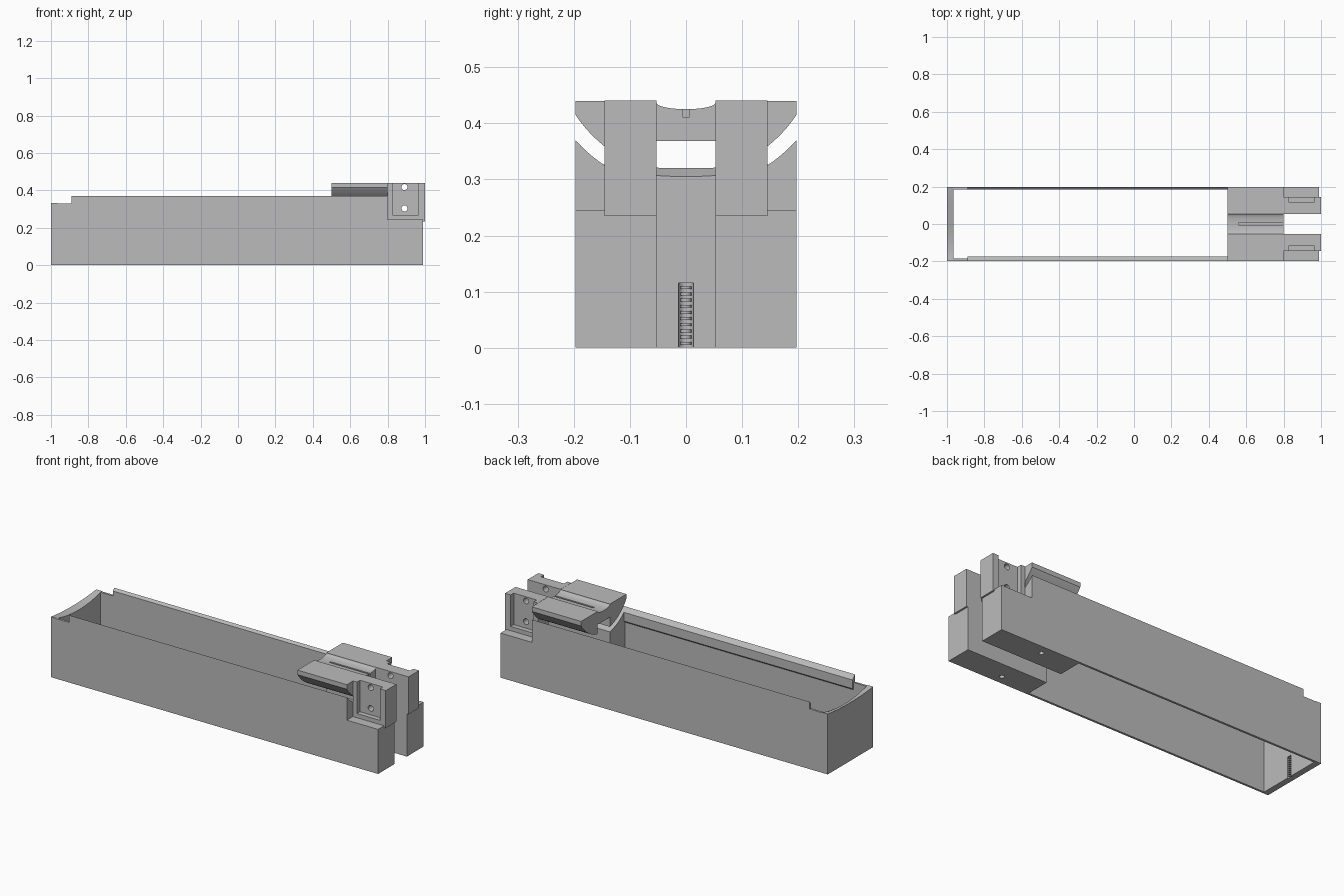
import bpy, bmesh, math

cube = bpy.data.objects.get("Cube")
if cube:
    bpy.data.objects.remove(cube, do_unlink=True)

grey = bpy.data.materials.new("plain_grey")
grey.use_nodes = True
COLOUR = (0.5, 0.5, 0.5, 1)
grey.diffuse_color = COLOUR
grey.node_tree.nodes["Principled BSDF"].inputs["Base Color"].default_value = COLOUR

HALF, CHEEK, TAB = 0.197, 0.053, 0.145   # outer, inner and tab distances from the centre line
ARC_Z = 0.545                            # height of the axis of the curved channel


def finish(name, bm):
    bmesh.ops.recalc_face_normals(bm, faces=bm.faces)
    mesh = bpy.data.meshes.new(name)
    bm.to_mesh(mesh)
    bm.free()
    mesh.materials.append(grey)
    ob = bpy.data.objects.new(name, mesh)
    bpy.context.collection.objects.link(ob)
    return ob


def extrude_x(name, profile, x0, x1):
    """Extrude a y-z outline along x."""
    bm = bmesh.new()
    face = bm.faces.new([bm.verts.new((x0, y, z)) for y, z in profile])
    new = bmesh.ops.extrude_face_region(bm, geom=[face])["geom"]
    bmesh.ops.translate(bm, vec=(x1 - x0, 0, 0),
                        verts=[v for v in new if isinstance(v, bmesh.types.BMVert)])
    return finish(name, bm)


def box(name, x0, x1, y0, y1, z0, z1):
    return extrude_x(name, [(y0, z0), (y1, z0), (y1, z1), (y0, z1)], x0, x1)


def cylinder(name, centre, radius, depth, axis, sides=24):
    bm = bmesh.new()
    bmesh.ops.create_cone(bm, cap_ends=True, segments=sides, radius1=radius,
                          radius2=radius, depth=depth)
    if axis == "y":
        for v in bm.verts:
            v.co.y, v.co.z = -v.co.z, v.co.y
    bmesh.ops.translate(bm, vec=centre, verts=bm.verts)
    return finish(name, bm)


def cut(ob, *cutters):
    """Subtract the cutters and keep only the finished mesh."""
    for c in cutters:
        mod = ob.modifiers.new("cut", "BOOLEAN")
        mod.operation, mod.object, mod.solver = "DIFFERENCE", c, "EXACT"
    graph = bpy.context.evaluated_depsgraph_get()
    mesh = bpy.data.meshes.new_from_object(ob.evaluated_get(graph))
    ob.modifiers.clear()
    ob.data = mesh
    for c in cutters:
        bpy.data.objects.remove(c, do_unlink=True)


def arc(radius, y0, y1, steps=14):
    """Points on the lower side of the channel circle."""
    ys = [y0 + (y1 - y0) * i / steps for i in range(steps + 1)]
    return [(y, ARC_Z - math.sqrt(radius ** 2 - y * y)) for y in ys]


def smooth(ob):
    bpy.ops.object.select_all(action="DESELECT")
    ob.select_set(True)
    bpy.context.view_layer.objects.active = ob
    bpy.ops.object.shade_smooth_by_angle(angle=math.radians(25))


CHANNEL_R = math.hypot(HALF, ARC_Z - 0.37)
SADDLE_R = 0.236

for s, side in ((-1, "front"), (1, "back")):
    # Long wall of the open tray, with its top following the channel
    thick = 0.022 if s < 0 else 0.012
    inner = HALF - thick
    lower = HALF - 0.012
    top = arc(CHANNEL_R, HALF, inner, 4)
    wall = [(lower, 0), (HALF, 0)] + top + [(inner, 0.3), (lower, 0.29)]
    if s > 0:
        wall = wall[:-2]
    extrude_x(side + "_wall", [(s * y, z) for y, z in wall], -0.89, 0.5)
    y0, y1 = sorted((s * lower, s * HALF))
    box(side + "_low_wall", -0.966, -0.89, y0, y1, 0, 0.33)

    # Solid cheek beside the centre slot
    cheek = [(CHEEK, 0), (HALF, 0)] + arc(CHANNEL_R, HALF, CHEEK)
    ob = extrude_x(side + "_cheek", [(s * y, z) for y, z in cheek], 0.5, 0.8)
    cut(ob, cylinder("cutter", (0.7, s * 0.147, 0), 0.013, 0.16, "z"))
    smooth(ob)
    y0, y1 = sorted((s * CHEEK, s * HALF))
    box(side + "_cheek_end", 0.8, 0.99, y0, y1, 0, 0.245)

    # Upright bracket with recessed outer face and two bolt holes
    y0, y1 = sorted((s * CHEEK, s * TAB))
    ob = box(side + "_bracket", 0.8, 1.0, y0, y1, 0.235, 0.441)
    y0, y1 = sorted((s * 0.118, s * 0.16))
    cut(ob, box("cutter", 0.825, 0.965, y0, y1, 0.268, 0.5),
        cylinder("cutter", (0.89, s * 0.1, 0.418), 0.016, 0.3, "y"),
        cylinder("cutter", (0.89, s * 0.1, 0.304), 0.016, 0.3, "y"))

# Saddle bridging the cheeks: curved underside, centre notch, shallow top groove
groove = [(CHEEK * math.cos(math.pi * i / 12),
           0.437 - 0.012 * math.sin(math.pi * i / 12)) for i in range(13)]
under_left = arc(SADDLE_R, -HALF, -CHEEK)
under_right = arc(SADDLE_R, CHEEK, HALF)
saddle = extrude_x("saddle", [(-HALF, 0.44)] + under_left
                   + [(-CHEEK, 0.368), (CHEEK, 0.368)] + under_right
                   + [(HALF, 0.44), (CHEEK, 0.44)] + groove + [(-CHEEK, 0.44)],
                   0.5, 0.8)
cut(saddle, box("cutter", 0.56, 0.81, -0.005, 0.005, 0.41, 0.5))
smooth(saddle)

# End wall with a dished top that slopes down to the inside
bm = bmesh.new()
n = 16
rows = []
for i in range(n + 1):
    y = -HALF + 2 * HALF * i / n
    dip = 1 - (y / HALF) ** 2
    rows.append([bm.verts.new(p) for p in (
        (-1, y, 0), (-1, y, 0.332 - 0.012 * dip),
        (-0.966, y, 0.332 - 0.027 * dip), (-0.966, y, 0))])
for a, b in zip(rows, rows[1:]):
    for k in range(4):
        bm.faces.new((a[k], a[(k + 1) % 4], b[(k + 1) % 4], b[k]))
bm.faces.new(rows[0])
bm.faces.new(rows[-1])
end_wall = finish("end_wall", bm)
cut(end_wall, cylinder("cutter", (-0.968, 0, 0.05), 0.014, 0.13, "z"))
smooth(end_wall)

# Thread ridges inside the end wall groove
for i in range(10):
    ring = cylinder("thread_ridge", (-0.9755, 0, 0.008 + i * 0.011), 0.0095, 0.005, "z", 16)
    smooth(ring)
